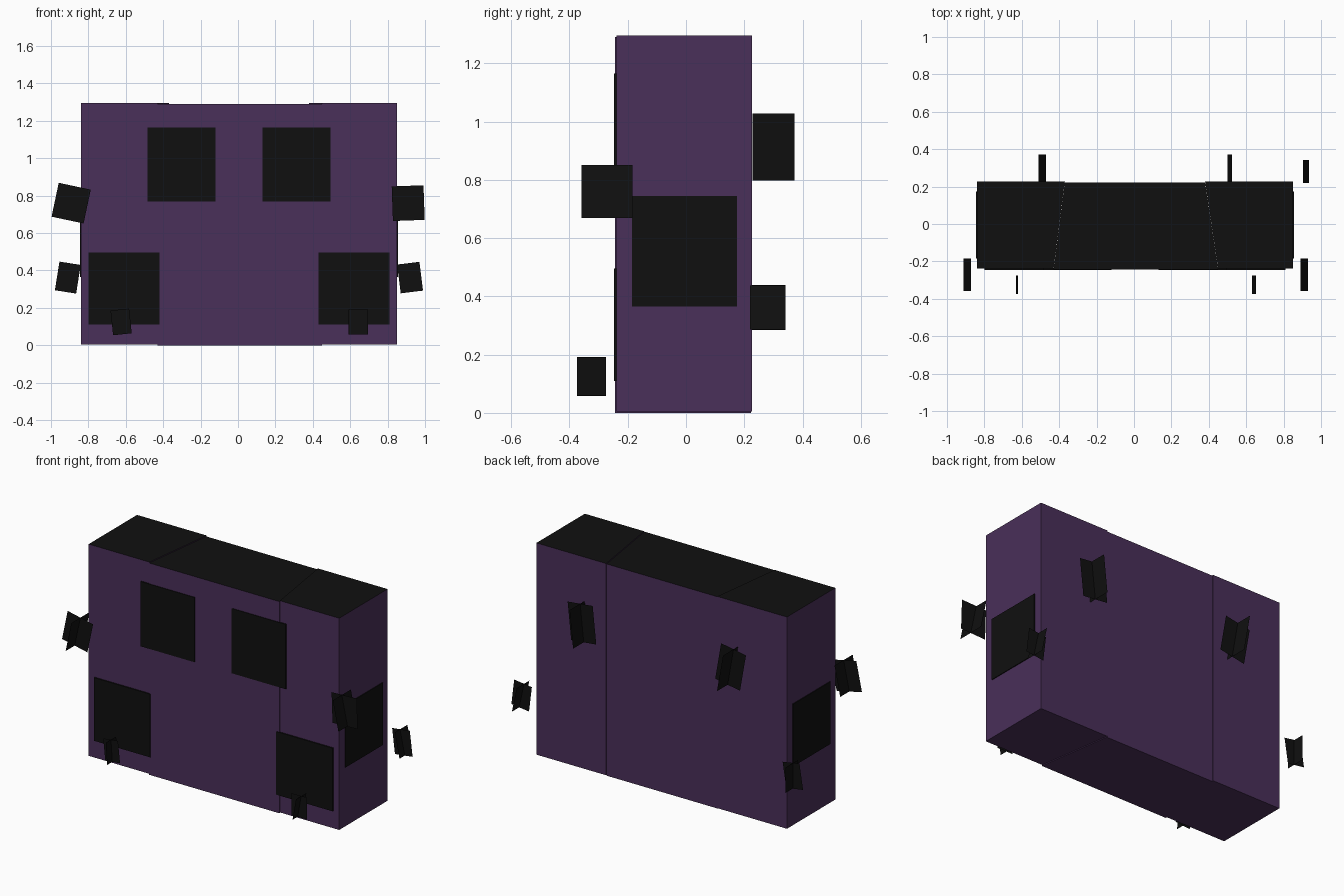
import bpy, bmesh
from math import radians
from mathutils import Matrix, Vector

cube = bpy.data.objects.get("Cube")
if cube:
    bpy.data.objects.remove(cube, do_unlink=True)


def material(name, rgb):
    m = bpy.data.materials.new(name)
    m.use_nodes = True
    m.diffuse_color = (*rgb, 1)
    bsdf = m.node_tree.nodes["Principled BSDF"]
    bsdf.inputs["Base Color"].default_value = (*rgb, 1)
    bsdf.inputs["Roughness"].default_value = 0.9
    return m


purple = material("dark purple", (0.068, 0.029, 0.1))
black = material("near black", (0.005, 0.005, 0.005))


def finish(bm, name, mats):
    me = bpy.data.meshes.new(name)
    bm.to_mesh(me)
    bm.free()
    for m in mats:
        me.materials.append(m)
    ob = bpy.data.objects.new(name, me)
    bpy.context.scene.collection.objects.link(ob)
    return ob


def prism(name, plan, z0, z1):
    """Purple block with a black top, raised from a plan outline."""
    bm = bmesh.new()
    base = bm.faces.new([bm.verts.new((x, y, z0)) for x, y in plan])
    ext = bmesh.ops.extrude_face_region(bm, geom=[base])["geom"]
    bmesh.ops.translate(bm, vec=(0, 0, z1 - z0),
                        verts=[v for v in ext if isinstance(v, bmesh.types.BMVert)])
    bmesh.ops.recalc_face_normals(bm, faces=bm.faces)
    for f in bm.faces:
        f.material_index = 1 if f.normal.z > 0.5 else 0
    return finish(bm, name, [purple, black])


def plate(name, lo, hi):
    """Thin black plate between two corners."""
    lo, hi = Vector(lo), Vector(hi)
    bm = bmesh.new()
    size = Matrix.Diagonal((*(hi - lo), 1))
    bmesh.ops.create_cube(bm, size=1, matrix=Matrix.Translation((lo + hi) / 2) @ size)
    return finish(bm, name, [black])


def crossed_cards(name, x, y, z, w, d, h, tilt_wide, tilt_deep, shift=0.0):
    """Two flat cards crossing at right angles, each leaning sideways."""
    bm = bmesh.new()
    for size, turn, tilt, dy in ((w, 0, tilt_wide, -shift), (d, 90, tilt_deep, 0)):
        mat = (Matrix.Translation((x, y + dy, z))
               @ Matrix.Rotation(radians(tilt), 4, "Y")
               @ Matrix.Rotation(radians(turn), 4, "Z")
               @ Matrix.Rotation(radians(90), 4, "X")
               @ Matrix.Diagonal((size, h, 1, 1)))
        bmesh.ops.create_grid(bm, x_segments=1, y_segments=1, size=0.5, matrix=mat)
    return finish(bm, name, [black])


# Body: a middle block that is wider at the front, between two end blocks
front, back, left, right, slip = -0.239, 0.227, 0.85, -0.84, 0.004
prism("body_middle", [(-0.43, front - slip), (0.45, front - slip),
                      (0.38, back - slip), (-0.37, back - slip)], 0, 1.291)
prism("body_left_end", [(0.45, front), (left, front), (left, back), (0.38, back)],
      slip, 1.295)
prism("body_right_end", [(right, front), (-0.43, front), (-0.37, back), (right, back)],
      slip, 1.295)

# Black panels on the front and on both ends
for name, x0, x1, z0, z1 in (
        ("upper_right_panel", -0.485, -0.12, 0.77, 1.165),
        ("upper_left_panel", 0.13, 0.495, 0.77, 1.165),
        ("lower_right_panel", -0.8, -0.42, 0.11, 0.495),
        ("lower_left_panel", 0.43, 0.81, 0.11, 0.495)):
    plate(name, (x0, -0.247, z0), (x1, -0.238, z1))
plate("left_end_panel", (0.849, -0.185, 0.365), (0.855, 0.175, 0.745))
plate("right_end_panel", (-0.845, -0.185, 0.365), (-0.839, 0.175, 0.745))

# Crossed cards floating around the body
for args in (
        ("right_front_cards", -0.892, -0.272, 0.76, 0.175, 0.175, 0.185, 12, 12),
        ("left_front_cards", 0.91, -0.272, 0.76, 0.17, 0.175, 0.185, -2, -12),
        ("right_back_cards", -0.91, 0.28, 0.362, 0.115, 0.122, 0.155, 9, 0, 0.01),
        ("left_back_cards", 0.92, 0.28, 0.362, 0.12, 0.122, 0.155, -7, -12, 0.01),
        ("back_right_cards", -0.49, 0.3, 0.913, 0.17, 0.145, 0.23, -10, -10, 0.03),
        ("back_left_cards", 0.513, 0.3, 0.913, 0.17, 0.145, 0.23, 6, 6, 0.03),
        ("low_right_cards", -0.625, -0.325, 0.125, 0.1, 0.1, 0.133, -6, -4),
        ("low_left_cards", 0.642, -0.325, 0.125, 0.105, 0.1, 0.133, 0, 10)):
    crossed_cards(*args)
